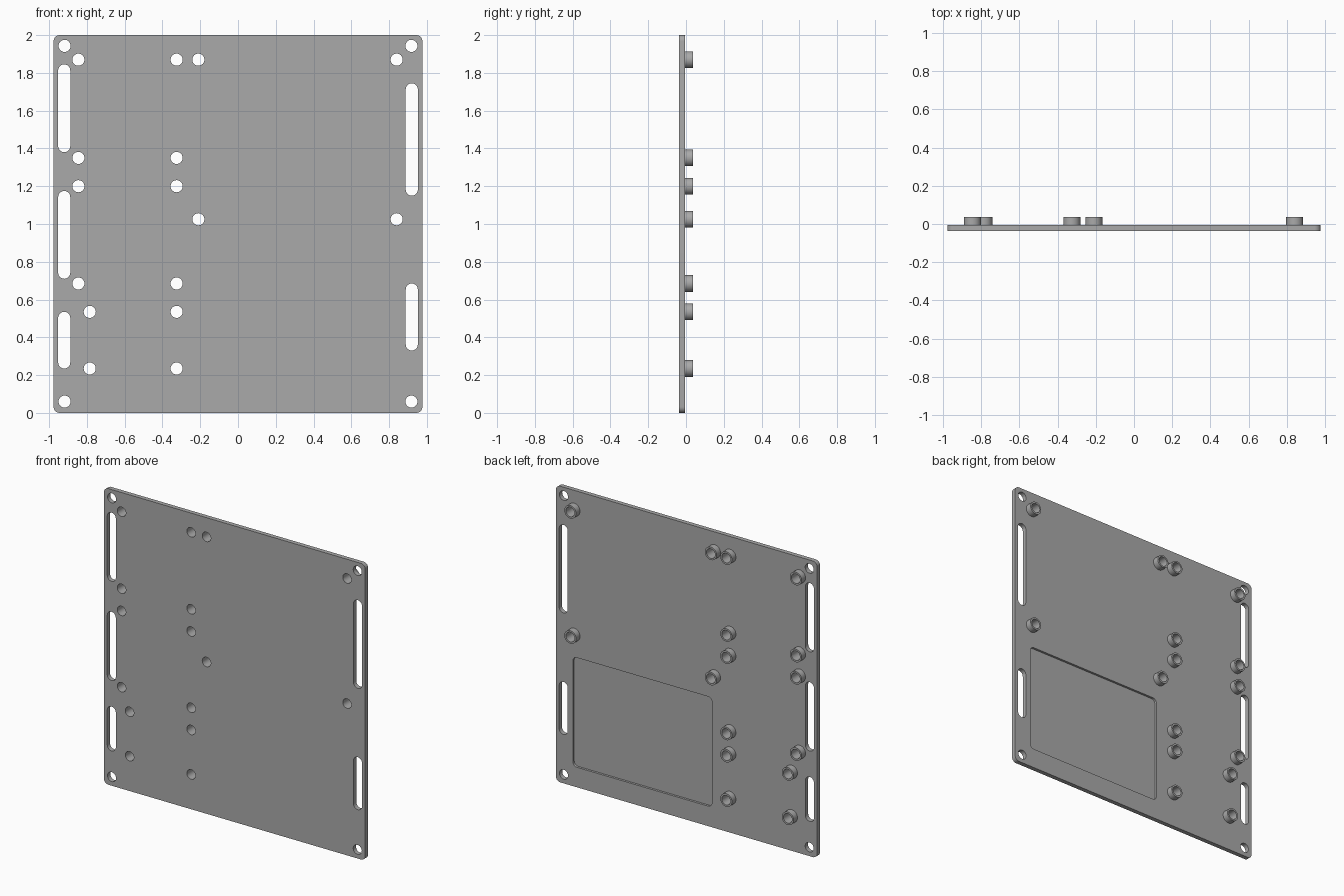
import bpy
import bmesh
from math import sin, cos, pi

if "Cube" in bpy.data.objects:
    bpy.data.objects.remove(bpy.data.objects["Cube"], do_unlink=True)

FRONT, BACK, TIP = -0.036, -0.006, 0.036    # y of plate faces and spacer tips
BORE, OUTER = 0.032, 0.044                  # spacer radii

grey = bpy.data.materials.new("plain_grey")
grey.use_nodes = True
grey.diffuse_color = (0.4, 0.4, 0.4, 1)
grey.node_tree.nodes["Principled BSDF"].inputs["Base Color"].default_value = (0.4, 0.4, 0.4, 1)


def rounded(x0, x1, z0, z1, r, steps=8):
    """Outline of a rounded rectangle; a slot or circle when r is half its width."""
    pts = []
    corners = [(x1 - r, z1 - r), (x0 + r, z1 - r), (x0 + r, z0 + r), (x1 - r, z0 + r)]
    for k, (cx, cz) in enumerate(corners):
        for i in range(steps + 1):
            a = (k + i / steps) * pi / 2
            p = (cx + r * cos(a), cz + r * sin(a))
            if all(abs(p[0] - q[0]) + abs(p[1] - q[1]) > 1e-5 for q in pts):
                pts.append(p)
    return pts


def circle(x, z, r):
    return rounded(x - r, x + r, z - r, z + r, r)


def prism(bm, pts, y0, y1):
    a = [bm.verts.new((x, y0, z)) for x, z in pts]
    b = [bm.verts.new((x, y1, z)) for x, z in pts]
    bm.faces.new(a)
    bm.faces.new(b[::-1])
    for i in range(len(pts)):
        j = (i + 1) % len(pts)
        bm.faces.new((a[j], a[i], b[i], b[j]))


def finish(bm, name):
    bmesh.ops.recalc_face_normals(bm, faces=bm.faces[:])
    mesh = bpy.data.meshes.new(name)
    bm.to_mesh(mesh)
    bm.free()
    obj = bpy.data.objects.new(name, mesh)
    bpy.context.collection.objects.link(obj)
    mesh.materials.append(grey)
    return obj


def smooth(obj):
    bpy.ops.object.select_all(action="DESELECT")
    obj.select_set(True)
    bpy.context.view_layer.objects.active = obj
    bpy.ops.object.shade_smooth_by_angle(angle=pi / 6)


# Spacer positions, as columns of heights
columns = {
    -0.845: (1.87, 1.35, 1.2, 0.685),
    -0.785: (0.535, 0.235),
    -0.325: (1.87, 1.35, 1.2, 0.685, 0.535, 0.235),
    -0.21: (1.87, 1.025),
    0.84: (1.87, 1.025),
}
spots = [(x, z) for x, heights in columns.items() for z in heights]

# Slots along each side edge
slots = {
    -0.92: ((1.38, 1.845), (0.71, 1.175), (0.235, 0.535)),
    0.92: ((1.15, 1.745), (0.33, 0.685)),
}

# Plate
bm = bmesh.new()
prism(bm, rounded(-0.976, 0.976, 0, 2, 0.032), FRONT, BACK)
plate = finish(bm, "plate")

# Cutter: slots, corner holes, spacer bores and the shallow back recess
bm = bmesh.new()
for x, spans in slots.items():
    for z0, z1 in spans:
        prism(bm, rounded(x - BORE, x + BORE, z0, z1, BORE), -0.1, 0.1)
for x, z in spots + [(sx * 0.918, z) for sx in (-1, 1) for z in (0.06, 1.943)]:
    prism(bm, circle(x, z, BORE), -0.1, 0.1)
prism(bm, rounded(-0.19, 0.85, 0.135, 0.875, 0.03), BACK - 0.015, 0.1)
cutter = finish(bm, "plate_cutter")
cutter.hide_render = True

cut = plate.modifiers.new("openings", "BOOLEAN")
cut.operation = "DIFFERENCE"
cut.solver = "EXACT"
cut.object = cutter
bpy.context.view_layer.update()
graph = bpy.context.evaluated_depsgraph_get()
plate_mesh = bpy.data.meshes.new_from_object(plate.evaluated_get(graph))
plate.modifiers.clear()
plate.data = plate_mesh
bpy.data.objects.remove(cutter, do_unlink=True)
smooth(plate)

# Hollow round spacers on the back
for n, (x, z) in enumerate(spots, 1):
    bm = bmesh.new()
    rings = [[bm.verts.new((px, y, pz)) for px, pz in circle(x, z, r)]
             for r, y in ((OUTER, BACK), (OUTER, TIP), (BORE, TIP), (BORE, BACK))]
    for a, b in zip(rings, rings[1:] + rings[:1]):
        for i in range(len(a)):
            j = (i + 1) % len(a)
            bm.faces.new((a[i], a[j], b[j], b[i]))
    smooth(finish(bm, f"spacer_{n}"))
